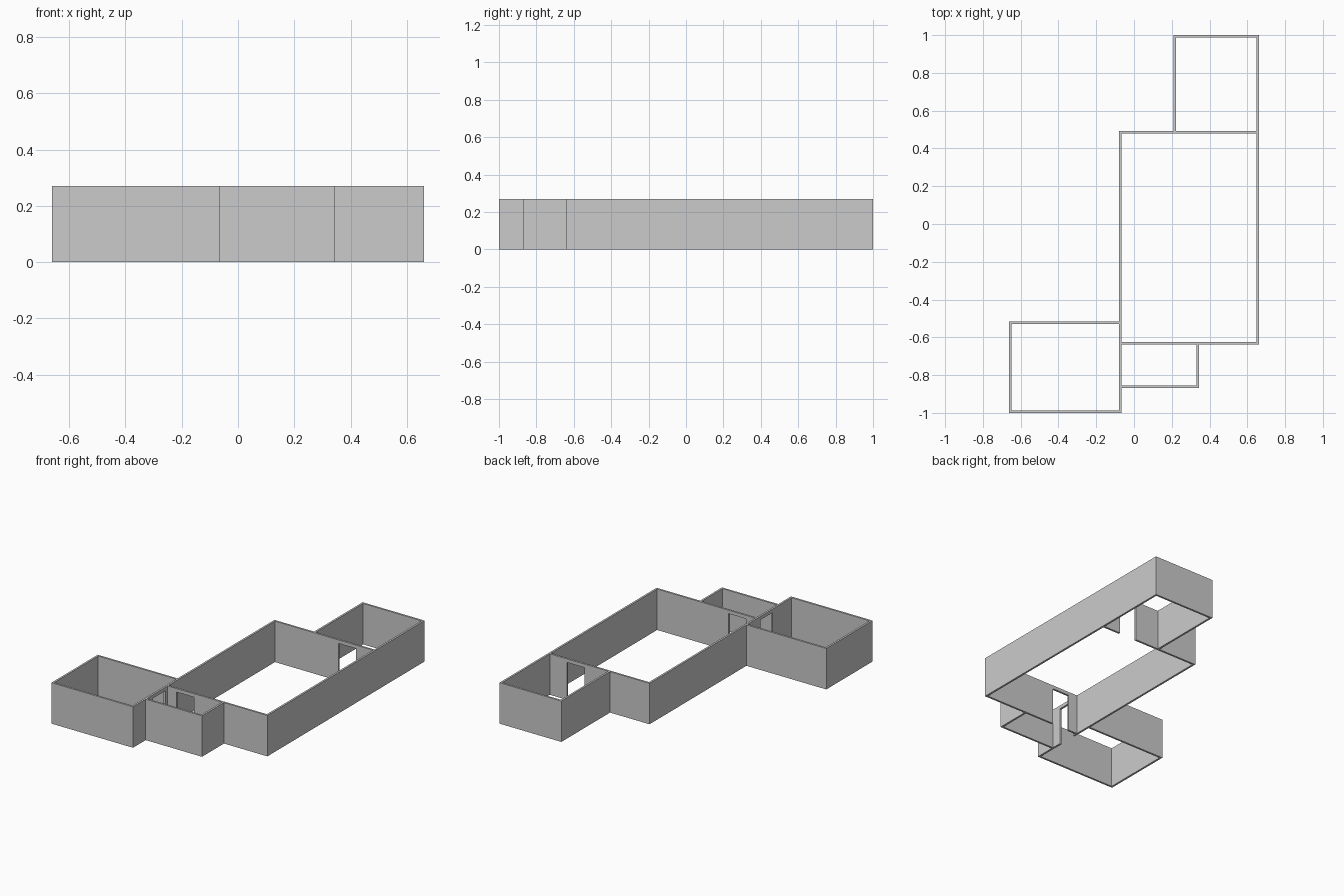
import bpy, bmesh

if "Cube" in bpy.data.objects:
    bpy.data.objects.remove(bpy.data.objects["Cube"])

T = 0.013        # wall thickness
H = 0.27         # wall height
DOOR_H = 0.247   # doorway height


def wall(name, axis, side, start, end, door=None):
    """Straight wall along axis 'x' or 'y'; side = lower face across it.
    door = (from, to) cuts an opening down to the floor."""
    profile = [(start, 0)]
    if door:
        a, b = door
        profile += [(a, 0), (a, DOOR_H), (b, DOOR_H), (b, 0)]
    profile += [(end, 0), (end, H), (start, H)]

    bm = bmesh.new()
    verts = [bm.verts.new((u, side, z) if axis == 'x' else (side, u, z))
             for u, z in profile]
    face = bm.faces.new(verts)
    out = bmesh.ops.extrude_face_region(bm, geom=[face])
    moved = [g for g in out['geom'] if isinstance(g, bmesh.types.BMVert)]
    bmesh.ops.translate(bm, verts=moved,
                        vec=(0, T, 0) if axis == 'x' else (T, 0, 0))
    bmesh.ops.recalc_face_normals(bm, faces=bm.faces)
    mesh = bpy.data.meshes.new(name)
    bm.to_mesh(mesh)
    bm.free()
    bpy.context.collection.objects.link(bpy.data.objects.new(name, mesh))


# Key plan lines (outer faces)
W, E = -0.662, 0.662
MID = -0.079                 # west face of the main room
NORTH_W = 0.2095             # west face of the north room
SMALL_E = 0.345              # east face of the small room
MAIN_N, MAIN_S = 0.493, -0.639
SMALL_S, WEST_N = -0.868, -0.517

# Walls running front to back
wall("east_wall", 'y', E - T, MAIN_S, 1)
wall("main_west_wall", 'y', MID, -1, MAIN_N, door=(-0.79, -0.662))
wall("north_room_west_wall", 'y', NORTH_W, MAIN_N, 1)
wall("small_room_east_wall", 'y', SMALL_E - T, SMALL_S, MAIN_S)
wall("west_room_west_wall", 'y', W, -1, WEST_N)

# Walls running left to right, fitted between the others
wall("north_room_north_wall", 'x', 1 - T, NORTH_W + T, E - T)
wall("main_north_wall", 'x', MAIN_N - T, MID + T, E - T, door=(0.397, 0.525))
wall("main_south_wall", 'x', MAIN_S, MID + T, E - T, door=(0.0, 0.128))
wall("small_room_south_wall", 'x', SMALL_S, MID + T, SMALL_E - T)
wall("west_room_north_wall", 'x', WEST_N - T, W + T, MID)
wall("west_room_south_wall", 'x', -1, W + T, MID)
